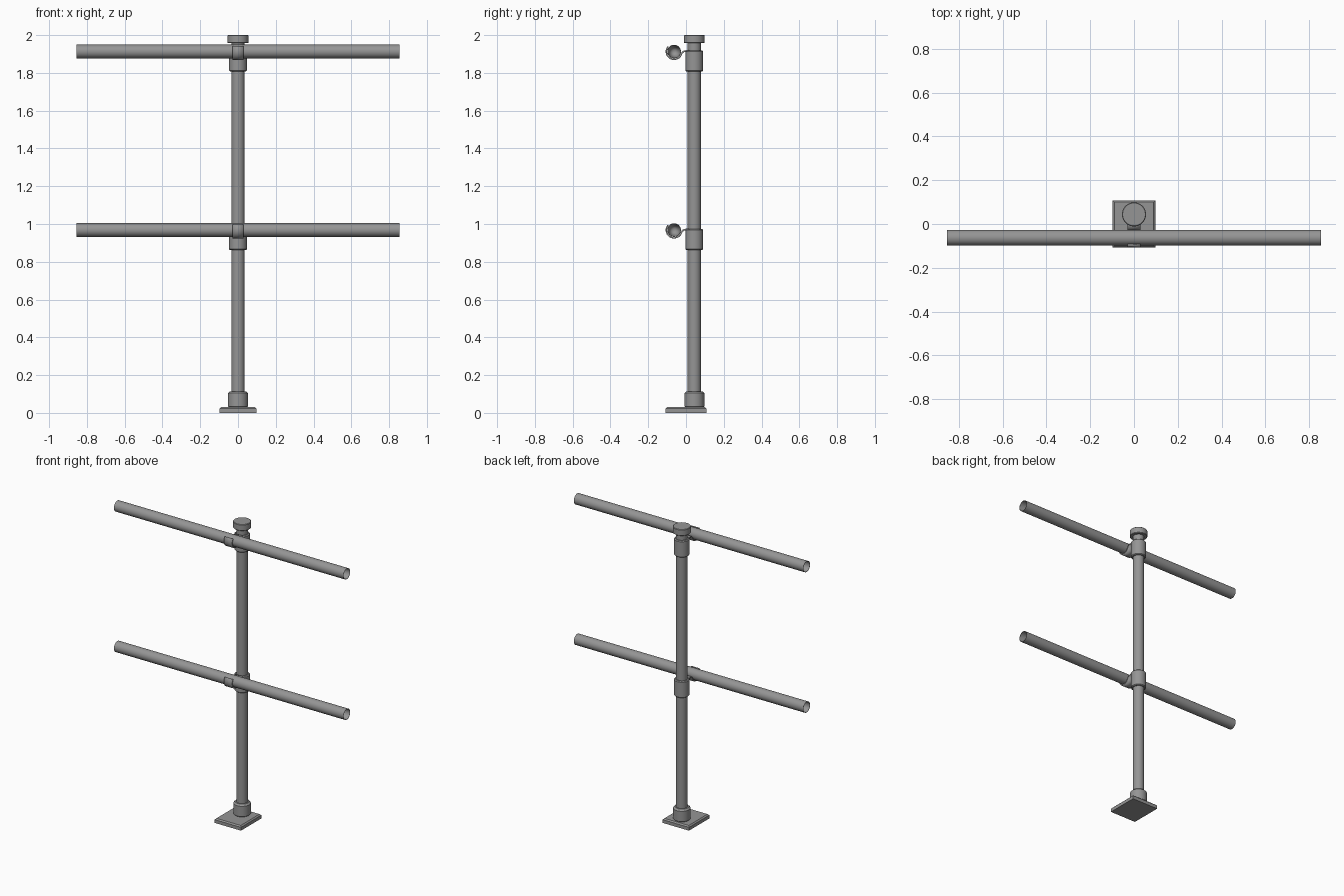
import bpy, bmesh, math
from mathutils import Matrix

cube = bpy.data.objects.get("Cube")
if cube:
    bpy.data.objects.remove(cube, do_unlink=True)

steel = bpy.data.materials.new("grey_steel")
steel.use_nodes = True
colour = (0.3, 0.3, 0.3, 1)
steel.diffuse_color = colour
steel.node_tree.nodes["Principled BSDF"].inputs["Base Color"].default_value = colour

POST_Y = 0.044
RAIL_Y = -0.063
RAIL_R = 0.036
RAIL_HALF = 0.854


def finish(name, bm, smooth=True):
    bmesh.ops.recalc_face_normals(bm, faces=bm.faces)
    mesh = bpy.data.meshes.new(name)
    bm.to_mesh(mesh)
    bm.free()
    mesh.materials.append(steel)
    obj = bpy.data.objects.new(name, mesh)
    bpy.context.collection.objects.link(obj)
    if smooth:
        bpy.ops.object.select_all(action="DESELECT")
        obj.select_set(True)
        bpy.context.view_layer.objects.active = obj
        bpy.ops.object.shade_smooth_by_angle(angle=math.radians(35))
    return obj


def lathe(name, profile, matrix, sides=40):
    """Spin (radius, height) points about z, then place the result."""
    bm = bmesh.new()
    verts = [bm.verts.new((r, 0, z)) for r, z in profile]
    edges = [bm.edges.new(pair) for pair in zip(verts, verts[1:])]
    bmesh.ops.spin(bm, geom=verts + edges, cent=(0, 0, 0), axis=(0, 0, 1),
                   angle=math.tau, steps=sides)
    bmesh.ops.remove_doubles(bm, verts=bm.verts, dist=0.0001)
    bm.transform(matrix)
    return finish(name, bm)


def upright(name, radius, low, high, chamfer):
    profile = [(0, low), (radius - chamfer, low), (radius, low + chamfer),
               (radius, high - chamfer), (radius - chamfer, high), (0, high)]
    return lathe(name, profile, Matrix.Translation((0, POST_Y, 0)))


# Base plate with a bevelled upper edge
bm = bmesh.new()
bmesh.ops.create_cube(bm, size=1)
bm.transform(Matrix.Translation((0, 0, 0.015)) @ Matrix.Diagonal((0.196, 0.216, 0.03, 1)))
top_edges = [e for e in bm.edges if all(v.co.z > 0.02 for v in e.verts)]
bmesh.ops.bevel(bm, geom=top_edges, offset=0.008, segments=1, affect="EDGES")
finish("base_plate", bm, smooth=False)

# Post, its foot socket and its cap
upright("post", 0.035, 0.02, 1.97, 0.001)
upright("foot_socket", 0.053, 0.025, 0.114, 0.01)
upright("post_cap", 0.055, 1.957, 2.0, 0.003)


def rail(name, z):
    # Hollow ends, with a bore that narrows towards the middle
    bore = RAIL_R - 0.002
    profile = [(0, 0), (bore, RAIL_HALF), (RAIL_R, RAIL_HALF),
               (RAIL_R, -RAIL_HALF), (bore, -RAIL_HALF), (0, 0)]
    place = Matrix.Translation((0, RAIL_Y, z)) @ Matrix.Rotation(math.pi / 2, 4, "Y")
    lathe(name, profile, place)


def hook(name, z):
    # Strap cradling the rail, then curling back into the sleeve
    path = []
    for i in range(23):
        a = math.radians(140 + i * 180 / 22)
        path.append((0.041 * math.cos(a), 0.041 * math.sin(a)))
    path += [(0.038, -0.014), (0.043, -0.006), (0.05, 0.0), (0.06, 0.003), (0.075, 0.003)]
    bm = bmesh.new()
    rows = [[bm.verts.new((x, RAIL_Y + y, z + h)) for x in (-0.03, 0.03)] for y, h in path]
    for a, b in zip(rows, rows[1:]):
        bm.faces.new((a[0], a[1], b[1], b[0]))
    obj = finish(name, bm)
    solid = obj.modifiers.new("thickness", "SOLIDIFY")
    solid.thickness = 0.008
    solid.offset = 0


# Two rails, each with a sleeve and hook
for level, z in (("lower", 0.968), ("upper", 1.913)):
    rail(level + "_rail", z)
    hook(level + "_hook", z)
    upright(level + "_sleeve", 0.047, z - 0.106, z + 0.006, 0.005)
